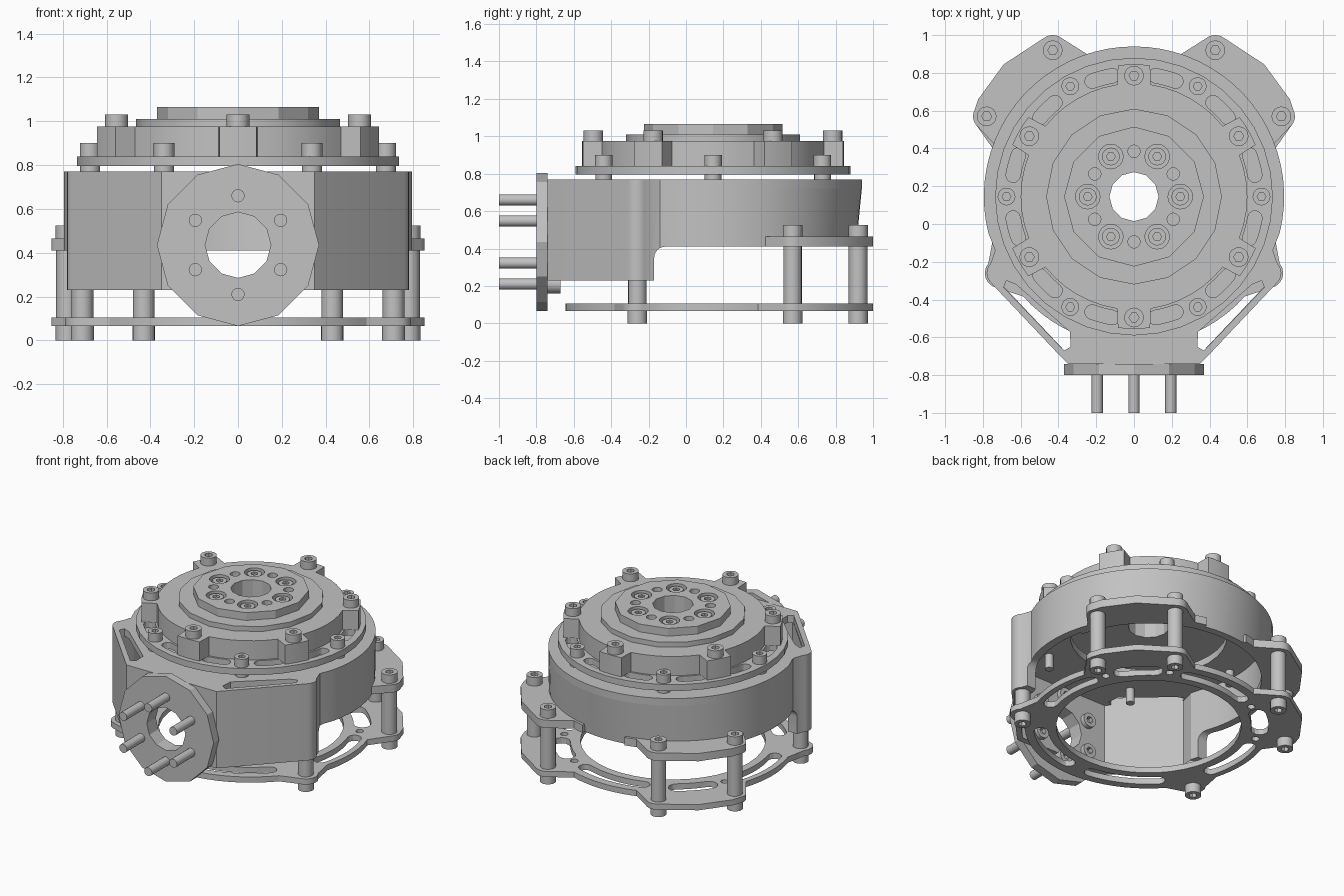
import bpy, bmesh, math
from mathutils import Matrix

if "Cube" in bpy.data.objects:
    bpy.data.objects.remove(bpy.data.objects["Cube"])

CY = 0.145                      # y of the main vertical axis
metal = bpy.data.materials.new("grey metal")
metal.diffuse_color = (0.54, 0.54, 0.54, 1)
metal.use_nodes = True
metal.node_tree.nodes["Principled BSDF"].inputs["Base Color"].default_value = metal.diffuse_color


def arc(x, y, r, a0, a1, n=6):
    return [(x + r * math.cos(math.radians(a0 + (a1 - a0) * i / n)),
             y + r * math.sin(math.radians(a0 + (a1 - a0) * i / n))) for i in range(n + 1)]


def circle(x, y, r, n=16, a=0):
    return arc(x, y, r, a, a + 360, n)[:-1]


def slot(r, a0, a1, w, n=8):
    """Curved slot around the main axis with round ends."""
    def at(a):
        return r * math.cos(math.radians(a)), CY + r * math.sin(math.radians(a))
    return (arc(0, CY, r + w, a0, a1, n) + arc(*at(a1), w, a1, a1 + 180, 6)[1:-1]
            + arc(0, CY, r - w, a1, a0, n) + arc(*at(a0), w, a0 + 180, a0 + 360, 6)[1:-1])


def flip(loop):
    return [(-x, y) for x, y in reversed(loop)]


def both(half):
    """Close a right-hand half outline with its mirror image."""
    return half + [p for p in flip(half) if abs(p[0]) > 1e-4]


def ring(r, angles, cy=CY):
    return [(r * math.cos(math.radians(a)), cy + r * math.sin(math.radians(a))) for a in angles]


def plate(name, loops, z0, z1, turn=None):
    """Extrude outlines (inner loops become holes) from z0 to z1."""
    cu = bpy.data.curves.new(name, 'CURVE')
    cu.dimensions, cu.fill_mode, cu.extrude = '2D', 'BOTH', (z1 - z0) / 2
    for pts in loops:
        s = cu.splines.new('POLY')
        s.points.add(len(pts) - 1)
        for p, (x, y) in zip(s.points, pts):
            p.co = (x, y, 0, 1)
        s.use_cyclic_u = True
    ob = bpy.data.objects.new(name, cu)
    bpy.context.collection.objects.link(ob)
    bpy.ops.object.select_all(action='DESELECT')
    ob.select_set(True)
    bpy.context.view_layer.objects.active = ob
    bpy.ops.object.convert(target='MESH')
    ob = bpy.context.object
    me = ob.data
    me.transform((turn or Matrix()) @ Matrix.Translation((0, 0, (z0 + z1) / 2)))
    bm = bmesh.new()
    bm.from_mesh(me)
    bmesh.ops.remove_doubles(bm, verts=bm.verts, dist=1e-5)
    bmesh.ops.recalc_face_normals(bm, faces=bm.faces)
    bm.to_mesh(me)
    bm.free()
    me.materials.clear()
    me.materials.append(metal)
    bpy.ops.object.shade_smooth_by_angle(angle=math.radians(25))
    return ob


def cut(ob, cutter):
    m = ob.modifiers.new("cut", 'BOOLEAN')
    m.operation, m.solver, m.object = 'DIFFERENCE', 'EXACT', cutter
    bpy.context.view_layer.objects.active = ob
    bpy.ops.object.modifier_apply(modifier=m.name)
    bpy.data.objects.remove(cutter)


def heads(name, pts, r, z0, z1, up=True, turn=None):
    """Socket-head screws: solid base plus a rim with a hexagon recess."""
    zm = z0 + (z1 - z0) * (0.4 if up else 0.6)
    base, rim = ((z0, zm), (zm, z1)) if up else ((zm, z1), (z0, zm))
    plate(name + "_base", [circle(x, y, r) for x, y in pts], *base, turn)
    plate(name + "_rim", [c for x, y in pts for c in
                          (circle(x, y, r), circle(x, y, r * 0.5, 6))], *rim, turn)


def rods(name, pts, r, z0, z1, turn=None):
    plate(name, [circle(x, y, r) for x, y in pts], z0, z1, turn)


SIDE = Matrix.Rotation(math.pi / 2, 4, 'Z') @ Matrix.Rotation(math.pi / 2, 4, 'X')
FRONT = Matrix.Rotation(math.pi / 2, 4, 'X')

rear = [(s * x, y) for s in (1, -1) for x, y in ((0.43, 0.92), (0.78, 0.57))]
fore = [(0.71, -0.26), (-0.71, -0.26)]

# Bottom plate: ring with six ears, curved slots and small holes
ears = (arc(0.78, 0.57, 0.072, -40, 25) + [(0.825, 0.66), (0.69, 0.845)]
        + arc(0.43, 0.92, 0.08, 60, 130))
outline = both(arc(0, CY, 0.79, -90, -42, 10) + arc(0.71, -0.26, 0.08, -80, 40)
               + arc(0, CY, 0.775, -16, 18, 8) + ears + arc(0, CY, 0.79, 72, 90, 5))
holes = [slot(0.69, -82, -45, 0.045), slot(0.69, -15, 18, 0.045), slot(0.71, 36, 53, 0.055)]
holes += [circle(x, y, 0.025, 12) for x, y in ring(0.70, (27, 61))]
plate("bottom_plate", [outline, circle(0, CY, 0.59, 40), slot(0.69, 71, 109, 0.045)]
      + holes + [flip(h) for h in holes], 0.065, 0.105)

# Rear ears on the housing
rear_ear = arc(0, CY, 0.775, 14, 20, 2) + ears + arc(0, CY, 0.79, 72, 78, 2) + arc(0, CY, 0.72, 78, 14, 12)
plate("housing_ears", [rear_ear, flip(rear_ear)], 0.41, 0.465)

# Housing wall: round at the back, tapering to a flat front
shell = both([(0, -0.74), (0.35, -0.74), (0.38, -0.71)] + arc(0.71, -0.26, 0.07, -45, 45)
             + [(0.735, -0.14)] + arc(0, CY, 0.795, -14, 90, 20))
cavity = both([(0, -0.70), (0.34, -0.70), (0.69, -0.33), (0.66, -0.22)]
              + arc(0, CY, 0.74, -20, 90, 20))
wall = plate("housing_wall", [shell, cavity], 0.23, 0.72)
step = [(-0.17, 0.1)] + arc(-0.11, 0.35, 0.06, 180, 90) + [(1.2, 0.41), (1.2, 0.1)]
cut(wall, plate("step_cutter", [step], -1.2, 1.2, SIDE))
cut(wall, plate("bore_cutter", [circle(0, 0.435, 0.15, 12)], 0.6, 0.9, FRONT))
bpy.ops.object.select_all(action='DESELECT')
wall.select_set(True)
bpy.ops.object.shade_smooth_by_angle(angle=math.radians(25))
for v in wall.data.vertices:    # the back leans in slightly towards its lower edge
    if v.co.y > 0.5 and v.co.z < 0.5:
        v.co.y -= 0.03 * (v.co.y - 0.5) / 0.435

# Housing deck with corner slots
corner = [(0.675, -0.30), (0.625, -0.32), (0.34, -0.57), (0.335, -0.65), (0.37, -0.67), (0.69, -0.335)]
plate("housing_deck", [shell, circle(0, CY, 0.5, 32), corner, flip(corner)], 0.72, 0.77)

# Posts and their screws
rods("rear_posts", rear, 0.05, 0.105, 0.41)
rods("front_posts", fore, 0.05, 0.105, 0.23)
heads("bottom_screws", rear + fore, 0.052, 0, 0.065, up=False)
heads("ear_screws", rear, 0.052, 0.465, 0.525)

# Retaining ring with twelve slots, held above the deck
bore = circle(0, CY, 0.13, 12)
low = ring(0.675, range(0, 360, 60))
high = ring(0.64, range(30, 390, 60))
plate("retaining_ring", [circle(0, CY, 0.735, 36), bore]
      + [slot(0.65, a - 5, a + 5, 0.038, 4) for a in range(15, 375, 30)], 0.795, 0.84)
rods("ring_spacers", low, 0.045, 0.77, 0.795)
rods("ring_screw_shanks", low, 0.028, 0.62, 0.77)
heads("ring_screws", low, 0.047, 0.84, 0.9)

# Bearing cap with six tabs
cap = []
for a in range(30, 390, 60):
    cap += arc(0, CY, 0.70, a - 7, a + 7, 4) + arc(0, CY, 0.60, a + 8.5, a + 51.5, 6)
plate("bearing_cap", [cap, bore], 0.84, 0.975)
heads("cap_screws", high, 0.052, 0.975, 1.03)

# Output hub: stepped discs, counterbored screws and small holes
plate("hub_step", [circle(0, CY, 0.465, 16), bore], 0.975, 1.01)
plate("hub_base", [circle(0, CY, 0.37, 12), bore], 1.01, 1.03)
hub = ring(0.245, range(0, 360, 60))
plate("hub_face", [circle(0, CY, 0.37, 12), bore] + [circle(x, y, 0.065) for x, y in hub]
      + [circle(x, y, 0.033, 12) for x, y in ring(0.24, range(30, 390, 60))], 1.03, 1.065)
heads("hub_screws", hub, 0.047, 1.03, 1.055)

# Front flange with six pins and inner screw heads
pins = ring(0.225, range(30, 390, 60), 0.435)
plate("front_flange", [circle(0, 0.435, 0.37, 12), circle(0, 0.435, 0.15, 12)], 0.74, 0.80, FRONT)
rods("front_pins", pins, 0.03, 0.80, 1.0, FRONT)
heads("front_screws", pins, 0.05, 0.67, 0.74, up=False, turn=FRONT)
